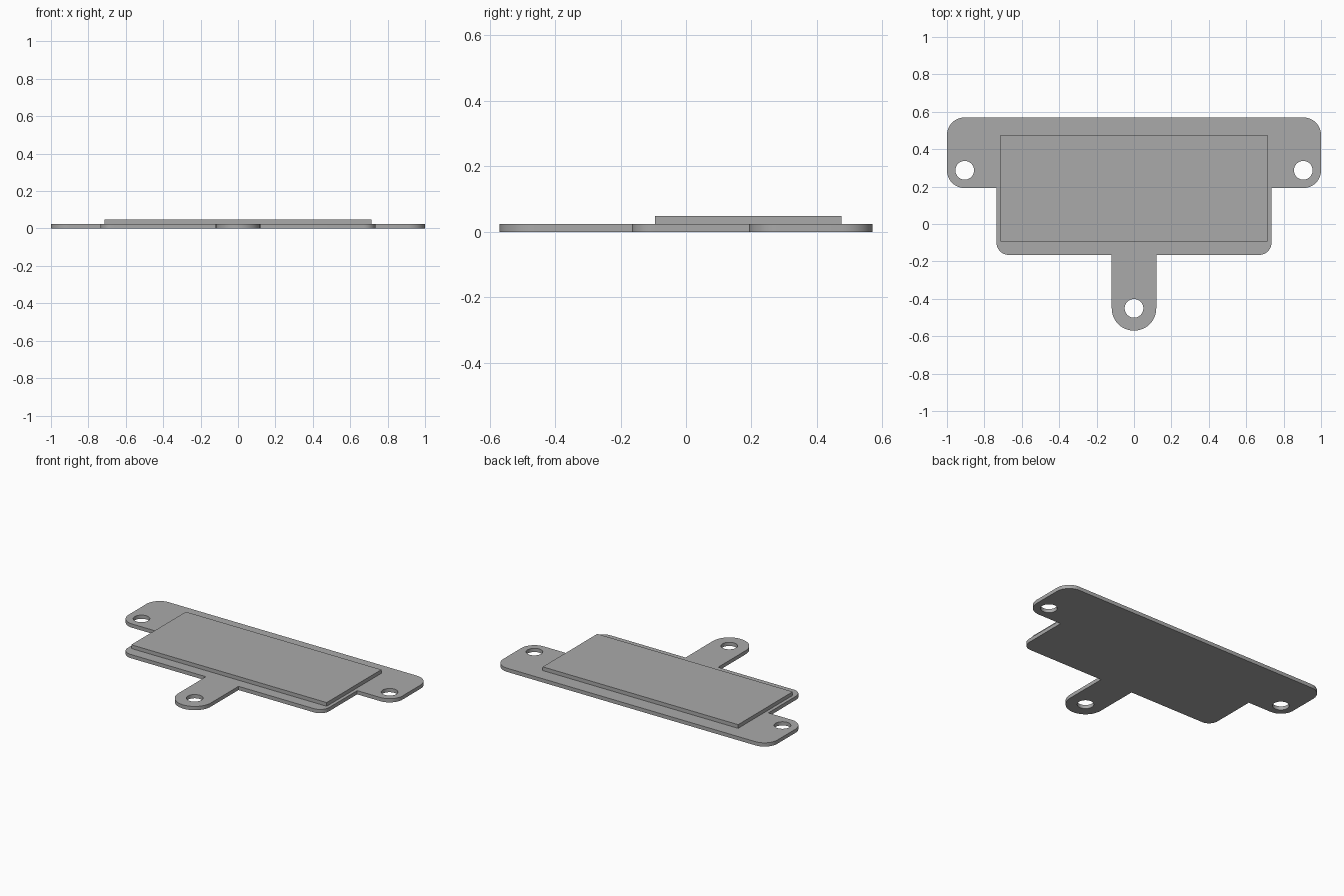
import bpy
import math
from mathutils import Vector

cube = bpy.data.objects.get("Cube")
if cube:
    bpy.data.objects.remove(cube, do_unlink=True)

PLATE_T = 0.0245
PANEL_T = 0.0245
HOLE_R = 0.05

grey = bpy.data.materials.new("plain grey")
grey.use_nodes = True
colour = (0.4, 0.4, 0.4, 1)
grey.diffuse_color = colour
grey.node_tree.nodes["Principled BSDF"].inputs["Base Color"].default_value = colour


def fillet(prev, corner, nxt, radius, steps=12):
    """Points of an arc rounding a right-angled corner."""
    if radius == 0:
        return [corner]
    a = (prev - corner).normalized() * radius
    b = (nxt - corner).normalized() * radius
    centre = corner + a + b
    return [centre - b * math.cos(t) - a * math.sin(t)
            for t in (i * math.pi / 2 / steps for i in range(steps + 1))]


def circle(x, y, radius, steps=40):
    return [Vector((x + radius * math.cos(i * math.tau / steps),
                    y + radius * math.sin(i * math.tau / steps))) for i in range(steps)]


def extruded(name, loops, z, thickness):
    """Solid slab from an outline loop and optional hole loops."""
    curve = bpy.data.curves.new(name, "CURVE")
    curve.dimensions = "2D"
    curve.fill_mode = "BOTH"
    curve.extrude = thickness / 2
    for loop in loops:
        spline = curve.splines.new("POLY")
        spline.points.add(len(loop) - 1)
        spline.use_cyclic_u = True
        for point, co in zip(spline.points, loop):
            point.co = (co.x, co.y, 0, 1)
    obj = bpy.data.objects.new(name, curve)
    bpy.context.collection.objects.link(obj)
    obj.location.z = z + thickness / 2
    bpy.ops.object.select_all(action="DESELECT")
    obj.select_set(True)
    bpy.context.view_layer.objects.active = obj
    bpy.ops.object.convert(target="MESH")
    obj = bpy.context.object
    # Weld caps to walls
    bpy.ops.object.mode_set(mode="EDIT")
    bpy.ops.mesh.select_all(action="SELECT")
    bpy.ops.mesh.remove_doubles(threshold=0.0001)
    bpy.ops.mesh.normals_make_consistent(inside=False)
    bpy.ops.object.mode_set(mode="OBJECT")
    bpy.ops.object.shade_smooth_by_angle(angle=math.radians(30))
    obj.data.materials.clear()
    obj.data.materials.append(grey)
    return obj


# Mounting plate: right half as (x, y, corner radius), mirrored to the left
half = [(0.119, -0.57, 0.1185), (0.119, -0.165, 0), (0.735, -0.165, 0.065),
        (0.735, 0.192, 0), (1, 0.192, 0.095), (1, 0.57, 0.095)]
corners = half + [(-x, y, r) for x, y, r in reversed(half)]
points = [Vector((x, y)) for x, y, r in corners]
outline = []
for i, (x, y, r) in enumerate(corners):
    outline += fillet(points[i - 1], points[i], points[(i + 1) % len(points)], r)

# Screw holes in both ears and the front tab
holes = [circle(x, y, HOLE_R) for x, y in ((-0.905, 0.287), (0.905, 0.287), (0, -0.451))]
extruded("mounting_plate", [outline] + holes, 0, PLATE_T)

# Raised rectangular panel
panel = [Vector(p) for p in ((-0.713, -0.094), (0.713, -0.094), (0.713, 0.475), (-0.713, 0.475))]
extruded("raised_panel", [panel], PLATE_T, PANEL_T)
